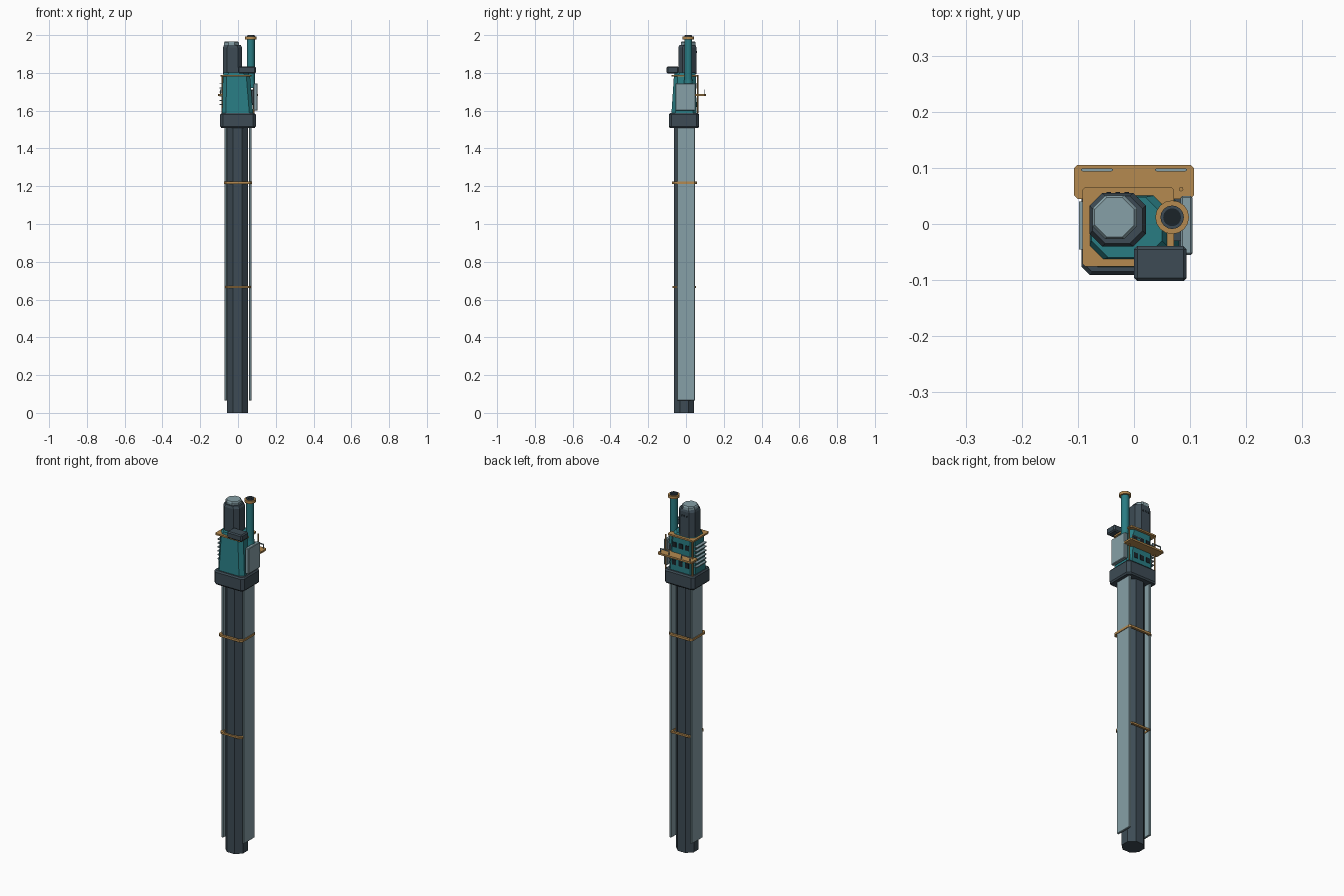
import bpy, bmesh, math
from mathutils import Vector

cube = bpy.data.objects.get("Cube")
if cube:
    bpy.data.objects.remove(cube, do_unlink=True)


def material(name, rgb):
    m = bpy.data.materials.new(name)
    m.use_nodes = True
    m.diffuse_color = (*rgb, 1)
    m.node_tree.nodes["Principled BSDF"].inputs["Base Color"].default_value = (*rgb, 1)
    return m


DARK = material("dark slate", (0.047, 0.071, 0.09))
TEAL = material("teal paint", (0.022, 0.2, 0.225))
COPPER = material("copper", (0.46, 0.255, 0.08))
STEEL = material("pale steel", (0.24, 0.35, 0.385))
BLACK = material("opening black", (0.011, 0.017, 0.022))


def finish(name, bm, mat):
    bmesh.ops.recalc_face_normals(bm, faces=bm.faces)
    me = bpy.data.meshes.new(name)
    bm.to_mesh(me)
    bm.free()
    me.materials.append(mat)
    ob = bpy.data.objects.new(name, me)
    bpy.context.collection.objects.link(ob)
    return ob


def outline(x0, x1, y0, y1, c):
    return [(x0 + c, y0), (x1 - c, y0), (x1, y0 + c), (x1, y1 - c),
            (x1 - c, y1), (x0 + c, y1), (x0, y1 - c), (x0, y0 + c)]


def loft(name, sections, mat, closed=False):
    """Skin chamfered rectangles (z, x0, x1, y0, y1, chamfer) into a solid or a frame."""
    bm = bmesh.new()
    loops = [[bm.verts.new((x, y, s[0])) for x, y in outline(*s[1:])] for s in sections]
    pairs = list(zip(loops, loops[1:]))
    if closed:
        pairs.append((loops[-1], loops[0]))
    else:
        bm.faces.new(loops[0])
        bm.faces.new(loops[-1])
    for a, b in pairs:
        for i in range(8):
            j = (i + 1) % 8
            bm.faces.new((a[i], a[j], b[j], b[i]))
    return finish(name, bm, mat)


def prism(name, z0, z1, x0, x1, y0, y1, c, mat):
    return loft(name, [(z, x0, x1, y0, y1, c) for z in (z0, z1)], mat)


def box(name, lo, hi, mat, bevel=0):
    bm = bmesh.new()
    bmesh.ops.create_cube(bm, size=1)
    lo, hi = Vector(lo), Vector(hi)
    for v in bm.verts:
        v.co = Vector([l + (h - l) * (t + 0.5) for l, h, t in zip(lo, hi, v.co)])
    if bevel:
        bmesh.ops.bevel(bm, geom=bm.edges[:], offset=bevel, segments=1, affect='EDGES')
    return finish(name, bm, mat)


def tube(name, x, y, z0, z1, r, mat, sides=16, r2=None):
    bm = bmesh.new()
    bmesh.ops.create_cone(bm, cap_ends=True, segments=sides, radius1=r,
                          radius2=r if r2 is None else r2, depth=z1 - z0)
    bmesh.ops.translate(bm, verts=bm.verts, vec=(x, y, (z0 + z1) / 2))
    ob = finish(name, bm, mat)
    for p in ob.data.polygons:
        p.use_smooth = abs(p.normal.z) < 0.9 and sides > 8
    return ob


def band(name, z, x, y0, y1, t, h):
    """Square clamp around the mast."""
    loft(name, [(z - h, -x, x, y0, y1, 0.012), (z + h, -x, x, y0, y1, 0.012),
                (z + h, t - x, x - t, y0 + t, y1 - t, 0.009),
                (z - h, t - x, x - t, y0 + t, y1 - t, 0.009)], COPPER, closed=True)


# Long mast with side panels and clamps
prism("mast", 0, 1.52, -0.057, 0.053, -0.063, 0.043, 0.031, DARK)
for side, name in ((-1, "right_panel"), (1, "left_panel")):
    a, b = sorted((side * 0.059, side * 0.071))
    box(name, (a, -0.048, 0.065), (b, 0.048, 1.52), STEEL, 0.002)
band("upper_clamp", 1.218, 0.075, -0.075, 0.057, 0.012, 0.006)
band("lower_clamp", 0.667, 0.069, -0.071, 0.054, 0.012, 0.005)

# Collar beneath the machinery
loft("collar", [(1.508, -0.088, 0.088, -0.085, 0.064, 0.013),
                (1.516, -0.094, 0.094, -0.091, 0.07, 0.015),
                (1.579, -0.094, 0.094, -0.091, 0.07, 0.015),
                (1.587, -0.088, 0.088, -0.085, 0.064, 0.013)], DARK)

# Tapered housing and upper deck
loft("housing", [(1.585, -0.084, 0.08, -0.077, 0.056, 0.02),
                 (1.782, -0.08, 0.064, -0.064, 0.052, 0.02),
                 (1.803, -0.076, 0.05, -0.06, 0.048, 0.03)], TEAL)
prism("upper_deck", 1.781, 1.79, -0.092, 0.071, -0.076, 0.066, 0.005, COPPER)

# Motor column and its cap
loft("motor", [(1.795, -0.079, 0.021, -0.04, 0.055, 0.022),
               (1.935, -0.079, 0.021, -0.04, 0.055, 0.022),
               (1.948, -0.074, 0.015, -0.035, 0.05, 0.023)], DARK)
loft("motor_cap", [(1.945, -0.074, 0.005, -0.027, 0.051, 0.023),
                   (1.96, -0.074, 0.005, -0.027, 0.051, 0.023),
                   (1.966, -0.07, 0.0, -0.023, 0.047, 0.021)], STEEL)
for i in range(3):
    x = -0.045 + i * 0.016
    box(f"motor_vent_{i}", (x - 0.004, 0.053, 1.905), (x + 0.004, 0.057, 1.915), BLACK)

# Exhaust pipe
tube("exhaust_pipe", 0.068, 0.012, 1.72, 1.99, 0.021, TEAL)
tube("exhaust_base", 0.068, 0.012, 1.72, 1.765, 0.026, TEAL, 16, 0.021)
tube("exhaust_flange", 0.068, 0.012, 1.978, 1.993, 0.03, COPPER)
tube("exhaust_rim", 0.068, 0.012, 1.99, 1.999, 0.021, DARK)
tube("exhaust_mouth", 0.068, 0.012, 1.997, 2.0, 0.016, BLACK)

# Control box and side cover
box("control_box", (0, -0.102, 1.797), (0.094, -0.039, 1.834), DARK, 0.006)
box("side_cover", (0.083, -0.055, 1.6), (0.104, 0.05, 1.745), STEEL, 0.003)
box("cover_mount", (0.06, -0.03, 1.63), (0.085, 0.03, 1.71), DARK)

# Rear walkway with posts and grab rails
prism("rear_walkway", 1.678, 1.688, -0.107, 0.107, 0.045, 0.105, 0.006, COPPER)
for side, name in ((-1, "right"), (1, "left")):
    tube(f"{name}_post", side * 0.084, 0.062, 1.587, 1.78, 0.004, COPPER, 8)
    rail = sorted((side * 0.04, side * 0.092))
    box(f"{name}_rail", (rail[0], 0.094, 1.707), (rail[1], 0.099, 1.712), STEEL)
    for k, x in enumerate(rail):
        tube(f"{name}_rail_leg_{k}", x, 0.0965, 1.685, 1.712, 0.0025, STEEL, 6)

# Rear openings in two rows
for row, z in enumerate((1.633, 1.732)):
    for col in range(3):
        x = -0.045 + col * 0.04
        y = 0.0555 - (z - 1.585) * 0.02
        box(f"rear_opening_{row}_{col}", (x - 0.012, y - 0.004, z - 0.014),
            (x + 0.012, y + 0.003, z + 0.014), BLACK)

# Cooling fins on the side
for i in range(6):
    z = 1.63 + i * 0.022
    box(f"cooling_fin_{i}", (-0.098, -0.045, z), (-0.078, 0.04, z + 0.005), STEEL)
